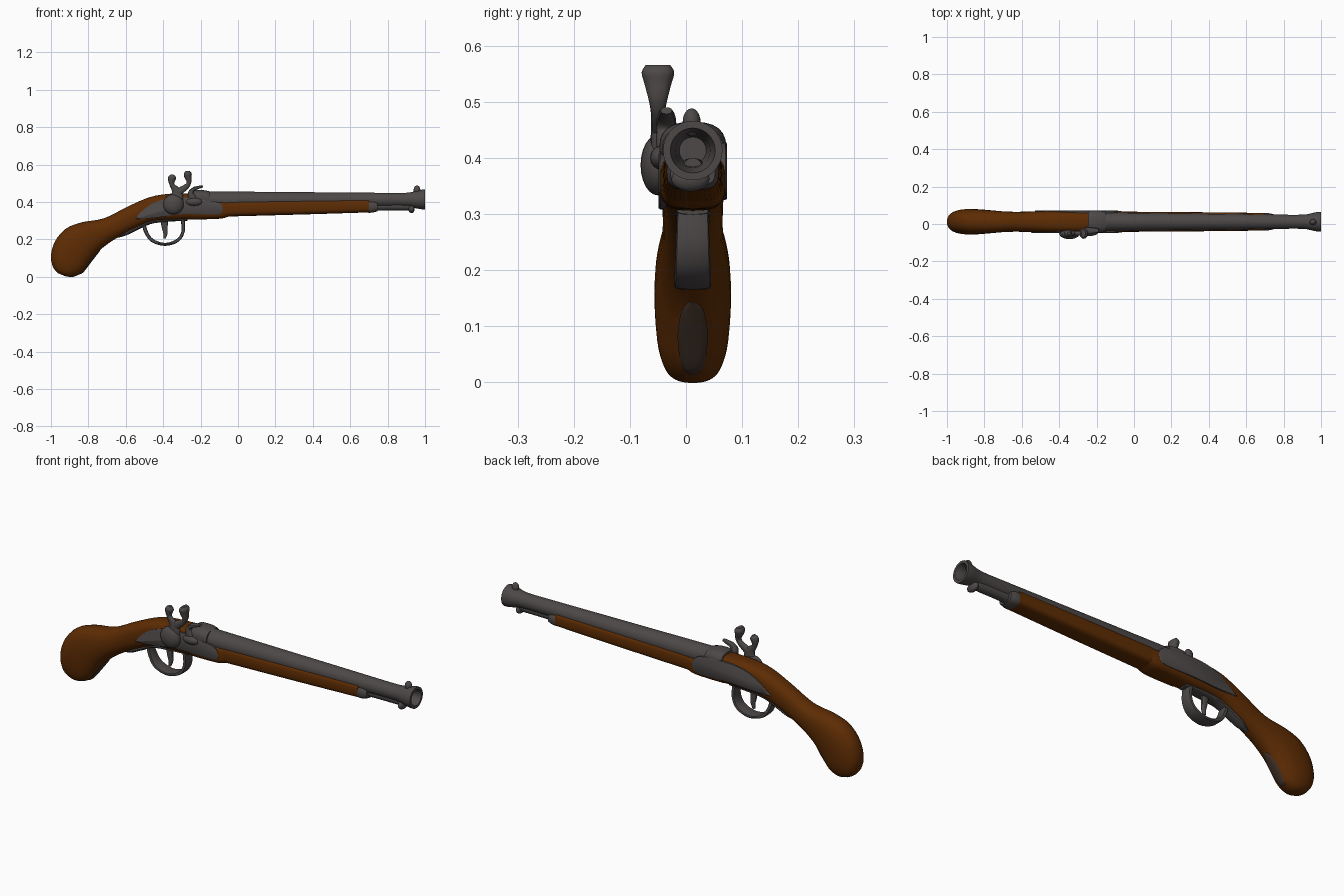
import bpy, bmesh, math
from mathutils import Vector

YC = 0.012  # centre plane of the body


def material(name, col):
    m = bpy.data.materials.new(name)
    m.diffuse_color = (*col, 1)
    return m


WOOD = material("walnut brown", (0.110, 0.025, 0.001))
STEEL = material("dark steel", (0.074, 0.065, 0.064))
TARNISH = material("tarnished brown steel", (0.050, 0.030, 0.020))


def finish(name, bm, mat, angle=40):
    bmesh.ops.recalc_face_normals(bm, faces=bm.faces)
    me = bpy.data.meshes.new(name)
    bm.to_mesh(me)
    bm.free()
    me.materials.append(mat)
    ob = bpy.data.objects.new(name, me)
    bpy.context.collection.objects.link(ob)
    bpy.ops.object.select_all(action='DESELECT')
    ob.select_set(True)
    bpy.context.view_layer.objects.active = ob
    bpy.ops.object.shade_smooth_by_angle(angle=math.radians(angle))
    return ob


def smooth_rows(rows, sub):
    """Catmull-Rom interpolation of rows of numbers."""
    out = []
    for i in range(len(rows) - 1):
        a, b, c, d = (rows[max(i - 1, 0)], rows[i], rows[i + 1], rows[min(i + 2, len(rows) - 1)])
        for k in range(sub):
            t = k / sub
            out.append([0.5 * (2 * q + (r - p) * t + (2 * p - 5 * q + 4 * r - s) * t * t
                               + (3 * q - p - 3 * r + s) * t ** 3)
                        for p, q, r, s in zip(a, b, c, d)])
    return out + [rows[-1]]


def bridge(name, bm, rings, mat, angle=40):
    """Skin a row of vertex rings and close both ends."""
    for r, q in zip(rings, rings[1:]):
        for k in range(len(r)):
            j = (k + 1) % len(r)
            bm.faces.new((r[k], r[j], q[j], q[k]))
    bm.faces.new(rings[0])
    bm.faces.new(rings[-1])
    return finish(name, bm, mat, angle)


def loft(name, rows, mat, y=YC, n=2.0, sides=20, sub=4):
    """rows: top x, top z, bottom x, bottom z, half width, (squareness)."""
    bm = bmesh.new()
    rings = []
    for tx, tz, bx, bz, w, *e in smooth_rows(rows, sub):
        p = 2 / (e[0] if e else n)
        ring = []
        for k in range(sides):
            a = 2 * math.pi * k / sides
            c, s = math.cos(a), math.sin(a)
            u = math.copysign(abs(c) ** p, c)
            v = math.copysign(abs(s) ** p, s)
            ring.append(bm.verts.new(((tx + bx + (tx - bx) * v) / 2, y + w * u,
                                      (tz + bz + (tz - bz) * v) / 2)))
        rings.append(ring)
    return bridge(name, bm, rings, mat)


def strap(name, pts, mat=STEEL, y=YC, n=2.5, sides=12):
    """Tapered tube; pts: x, z, half thickness, half width."""
    rows = []
    for i, (x, z, t, w) in enumerate(pts):
        a, b = pts[max(i - 1, 0)], pts[min(i + 1, len(pts) - 1)]
        d = Vector((b[0] - a[0], b[1] - a[1])).normalized()
        rows.append([x - d.y * t, z + d.x * t, x + d.y * t, z - d.x * t, w])
    return loft(name, rows, mat, y, n, sides)


def lathe(name, prof, y=YC, sides=28):
    """Revolve along x; prof: x, axis z, radius."""
    bm = bmesh.new()
    rings = [[bm.verts.new((x, y + r * math.cos(2 * math.pi * k / sides),
                            z + r * math.sin(2 * math.pi * k / sides)))
              for k in range(sides)] for x, z, r in prof]
    return bridge(name, bm, rings, STEEL, 30)


def plate(name, outline, y0, y1):
    """Rounded side plate, y0 inside and y1 outside."""
    pts = smooth_rows([list(p) for p in outline] + [list(outline[0])], 4)[:-1]
    bm = bmesh.new()
    f = bm.faces.new([bm.verts.new((x, y0, z)) for x, z in pts])
    ext = bmesh.ops.extrude_face_region(bm, geom=[f])
    top = [g for g in ext["geom"] if isinstance(g, bmesh.types.BMFace)][0]
    for v in top.verts:
        v.co.y = y1
    bmesh.ops.inset_region(bm, faces=[top], thickness=0.005, depth=0)
    for v in top.verts:
        v.co.y += math.copysign(0.003, y1 - y0)
    return finish(name, bm, STEEL, 50)


def ball(name, loc, size):
    bm = bmesh.new()
    bmesh.ops.create_uvsphere(bm, u_segments=20, v_segments=12, radius=1)
    for v in bm.verts:
        v.co = Vector(v.co[i] * size[i] + loc[i] for i in range(3))
    return finish(name, bm, STEEL, 60)


# Wooden grip and lock section, then the fore-end
loft("grip_stock", [
    [-0.965, 0.020, -0.925, 0.003, 0.025, 2.3],
    [-0.990, 0.054, -0.880, 0.000, 0.047, 2.3],
    [-1.000, 0.113, -0.830, 0.026, 0.062, 2.3],
    [-0.978, 0.190, -0.788, 0.083, 0.068, 2.3],
    [-0.920, 0.257, -0.753, 0.128, 0.067, 2.3],
    [-0.835, 0.291, -0.700, 0.173, 0.061, 2.3],
    [-0.715, 0.313, -0.630, 0.217, 0.054, 2.3],
    [-0.590, 0.375, -0.545, 0.260, 0.054, 2.4],
    [-0.470, 0.426, -0.460, 0.294, 0.057, 2.7],
    [-0.360, 0.444, -0.360, 0.303, 0.058, 3.0],
    [-0.240, 0.446, -0.240, 0.306, 0.058, 3.0]], WOOD, sides=32)
loft("lock_stock", [
    [-0.245, 0.440, -0.245, 0.306, 0.058],
    [-0.180, 0.418, -0.180, 0.307, 0.058],
    [-0.090, 0.405, -0.090, 0.311, 0.058],
    [-0.050, 0.405, -0.050, 0.322, 0.054]], WOOD, n=3.5, sides=32)
loft("fore_end", [
    [-0.055, 0.408, -0.055, 0.322, 0.054],
    [0.350, 0.412, 0.350, 0.333, 0.051],
    [0.700, 0.415, 0.700, 0.344, 0.047]], WOOD, n=3.5, sides=28)
loft("nose_cap", [
    [0.698, 0.408, 0.698, 0.342, 0.047],
    [0.720, 0.408, 0.720, 0.343, 0.046],
    [0.745, 0.400, 0.745, 0.350, 0.040]], STEEL, n=3)

# Barrel with flared, hollow muzzle, and the breech block
lathe("barrel", [(-0.24, 0.407, 0.050), (-0.1, 0.407, 0.049), (0.86, 0.411, 0.037),
                 (0.90, 0.411, 0.038), (0.925, 0.412, 0.040), (0.955, 0.412, 0.047),
                 (0.985, 0.413, 0.053), (1.0, 0.413, 0.053), (1.0, 0.413, 0.040),
                 (0.96, 0.413, 0.031), (0.88, 0.413, 0.024)])
loft("breech_block", [
    [-0.246, 0.456, -0.246, 0.370, 0.054],
    [-0.230, 0.463, -0.230, 0.370, 0.059],
    [-0.185, 0.463, -0.185, 0.370, 0.059],
    [-0.150, 0.456, -0.150, 0.370, 0.054]], STEEL, n=2.6, sides=24)
# Ramrod tucked under the barrel, with its knob, and the front sight
loft("ramrod", [[0.70, 0.40, 0.70, 0.352, 0.026], [0.82, 0.40, 0.82, 0.354, 0.025],
                [0.90, 0.40, 0.90, 0.354, 0.024], [0.94, 0.40, 0.94, 0.358, 0.018]], STEEL)
ball("ramrod_knob", (0.928, YC - 0.004, 0.362), (0.017, 0.034, 0.022))
ball("front_sight", (0.957, YC - 0.002, 0.463), (0.018, 0.016, 0.025))

# Lock plate on the front, side plate on the back, nearly flush with the wood
plate("lock_plate", [(-0.55, 0.308), (-0.45, 0.314), (-0.30, 0.334), (-0.13, 0.332),
                     (-0.088, 0.342), (-0.084, 0.378), (-0.12, 0.402), (-0.20, 0.412),
                     (-0.27, 0.424), (-0.38, 0.416), (-0.46, 0.390), (-0.52, 0.345)],
      -0.02, -0.046)
plate("side_plate", [(-0.53, 0.325), (-0.42, 0.325), (-0.28, 0.332), (-0.13, 0.332),
                     (-0.09, 0.350), (-0.088, 0.392), (-0.13, 0.422), (-0.24, 0.430),
                     (-0.36, 0.422), (-0.45, 0.388)], 0.045, 0.070)

# Hammer: domed hub, neck, rear spur and front jaw
ball("hammer_hub", (-0.345, -0.050, 0.387), (0.055, 0.031, 0.054))
strap("hammer_spur", [(-0.335, 0.39, 0.036, 0.014), (-0.325, 0.435, 0.032, 0.013),
                      (-0.333, 0.465, 0.022, 0.012), (-0.352, 0.49, 0.013, 0.012),
                      (-0.355, 0.515, 0.019, 0.016), (-0.351, 0.532, 0.021, 0.018),
                      (-0.348, 0.546, 0.008, 0.009)], y=-0.05, n=2)
strap("hammer_jaw", [(-0.335, 0.44, 0.022, 0.012), (-0.305, 0.462, 0.019, 0.012),
                     (-0.274, 0.484, 0.014, 0.013), (-0.262, 0.505, 0.012, 0.017),
                     (-0.267, 0.532, 0.019, 0.024), (-0.269, 0.552, 0.021, 0.029),
                     (-0.270, 0.565, 0.010, 0.022)], y=-0.05, n=2.3)

# Flash pan and the striking plate above it
ball("flash_pan", (-0.235, -0.042, 0.400), (0.045, 0.022, 0.022))
strap("striking_plate", [(-0.235, 0.39, 0.026, 0.016), (-0.245, 0.425, 0.022, 0.018),
                         (-0.252, 0.452, 0.014, 0.018), (-0.235, 0.470, 0.010, 0.017),
                         (-0.21, 0.478, 0.008, 0.014), (-0.188, 0.484, 0.006, 0.010)], y=-0.035)

# Trigger, guard and inlaid straps
strap("trigger_guard", [(-0.505, 0.292, 0.010, 0.022), (-0.494, 0.245, 0.010, 0.026),
                        (-0.460, 0.195, 0.009, 0.031), (-0.390, 0.173, 0.008, 0.033),
                        (-0.322, 0.195, 0.009, 0.032), (-0.293, 0.245, 0.009, 0.030),
                        (-0.297, 0.312, 0.011, 0.028)], n=4)
strap("trigger", [(-0.395, 0.315, 0.022, 0.010), (-0.392, 0.265, 0.016, 0.010),
                  (-0.388, 0.230, 0.011, 0.009), (-0.393, 0.205, 0.006, 0.007)])
strap("guard_tang", [(-0.640, 0.212, 0.003, 0.006), (-0.600, 0.231, 0.010, 0.024),
                     (-0.550, 0.256, 0.011, 0.028), (-0.470, 0.291, 0.010, 0.030),
                     (-0.380, 0.302, 0.008, 0.033), (-0.270, 0.305, 0.006, 0.028)])
strap("butt_strap", [(-0.850, 0.014, 0.003, 0.006), (-0.830, 0.029, 0.006, 0.020),
                     (-0.790, 0.081, 0.006, 0.027), (-0.755, 0.126, 0.006, 0.020),
                     (-0.738, 0.143, 0.003, 0.006)], TARNISH, n=2)
